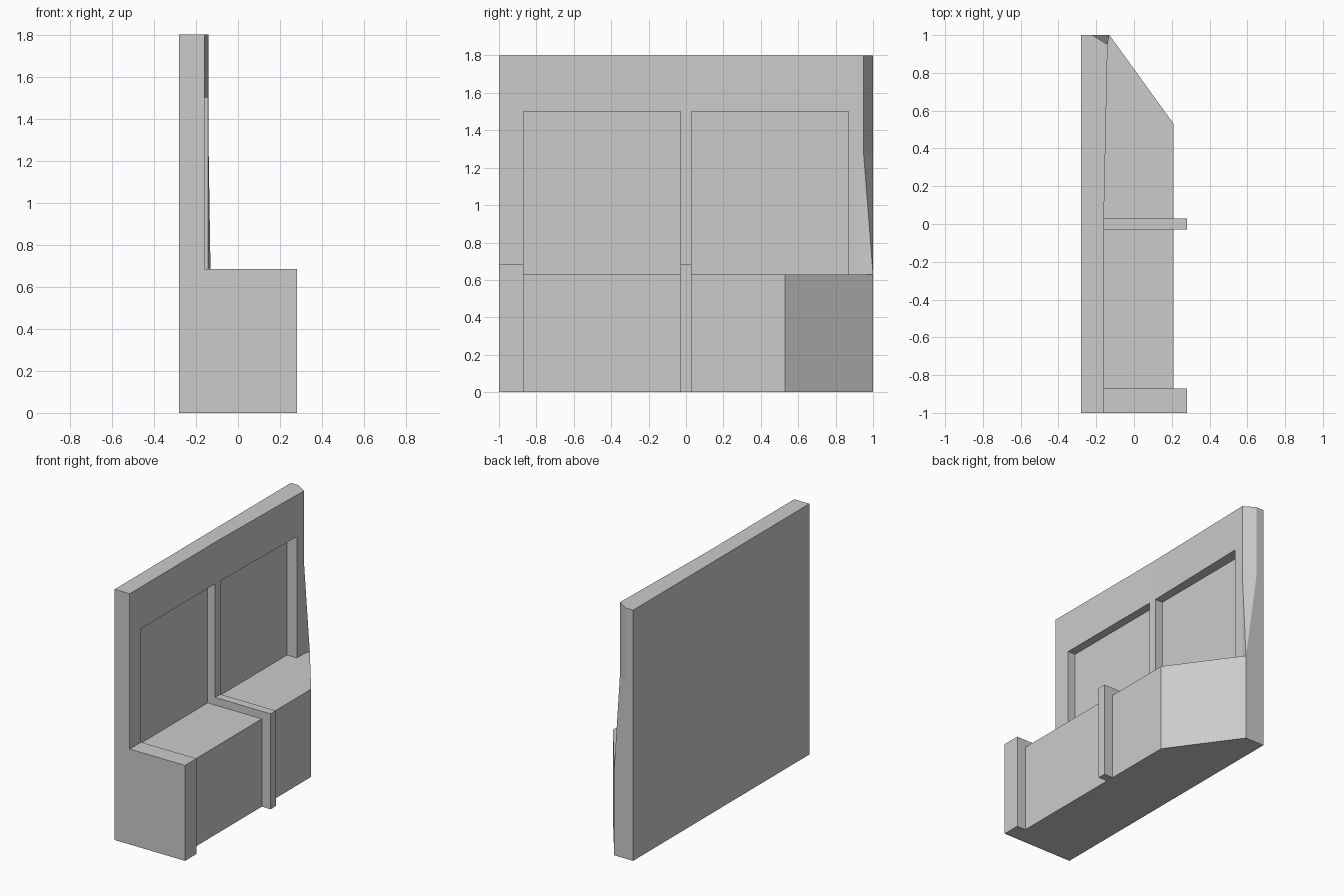
import bpy, bmesh

if "Cube" in bpy.data.objects:
    bpy.data.objects.remove(bpy.data.objects["Cube"])


def hull(name, points):
    """Convex solid from corner points."""
    bm = bmesh.new()
    for p in points:
        bm.verts.new(p)
    res = bmesh.ops.convex_hull(bm, input=bm.verts)
    loose = [v for v in bm.verts if not v.link_faces]
    bmesh.ops.delete(bm, geom=loose, context='VERTS')
    bmesh.ops.dissolve_limit(bm, angle_limit=0.001, verts=bm.verts, edges=bm.edges)
    return finish(name, bm)


def prism(name, plan, z0, z1):
    """Plan outline raised from z0 to z1."""
    bm = bmesh.new()
    face = bm.faces.new([bm.verts.new((x, y, z0)) for x, y in plan])
    ext = bmesh.ops.extrude_face_region(bm, geom=[face])
    for v in ext['geom']:
        if isinstance(v, bmesh.types.BMVert):
            v.co.z = z1
    if not any(f.normal.z < -0.5 for f in bm.faces) or len(bm.faces) < len(plan) + 2:
        if len(bm.faces) < len(plan) + 2:
            bm.faces.new([v for v in bm.verts if v.co.z == z0])
    return finish(name, bm)


def box(name, x0, x1, y0, y1, z0, z1):
    return prism(name, [(x0, y0), (x1, y0), (x1, y1), (x0, y1)], z0, z1)


def finish(name, bm):
    bmesh.ops.recalc_face_normals(bm, faces=bm.faces)
    mesh = bpy.data.meshes.new(name)
    bm.to_mesh(mesh)
    bm.free()
    obj = bpy.data.objects.new(name, mesh)
    bpy.context.collection.objects.link(obj)
    return obj


def combine(target, other, operation):
    mod = target.modifiers.new(operation.title(), 'BOOLEAN')
    mod.operation = operation
    mod.solver = 'EXACT'
    mod.object = other
    bpy.context.view_layer.objects.active = target
    bpy.ops.object.modifier_apply(modifier=mod.name)
    bpy.data.objects.remove(other)


SEAT, TOP = 0.63, 1.80

# Tall back panel, slightly bent at the middle, with a clipped far corner
bench = prism("wall_bench", [(-0.28, -1), (-0.16, -1), (-0.16, 0), (-0.14, 0.95),
                             (-0.22, 1), (-0.28, 1)], 0, TOP)

# Two recessed back panels, cut down to the seat
for y0, y1 in ((-0.87, -0.03), (0.03, 0.87)):
    combine(bench, box("recess_cutter", -0.22, 0.1, y0, y1, SEAT - 0.05, 1.5), 'DIFFERENCE')

# Seat block with angled far end
seat = prism("seat_block", [(-0.28, -1), (0.21, -1), (0.21, 0.53), (-0.13, 1), (-0.28, 1)],
             0, SEAT)
combine(bench, seat, 'UNION')

# Flared corner where the clipped edge widens to meet the seat
flare = hull("corner_flare", [(-0.14, 0.95, 1.27), (-0.22, 1, 1.27), (-0.13, 1, SEAT),
                              (-0.14, 0.95, 0.5), (-0.22, 1, 0.5), (-0.13, 1, 0.5)])
combine(bench, flare, 'UNION')

# Raised end rail and middle divider
for y0, y1 in ((-1, -0.87), (-0.03, 0.03)):
    combine(bench, box("seat_rail", -0.2, 0.28, y0, y1, 0, 0.685), 'UNION')
